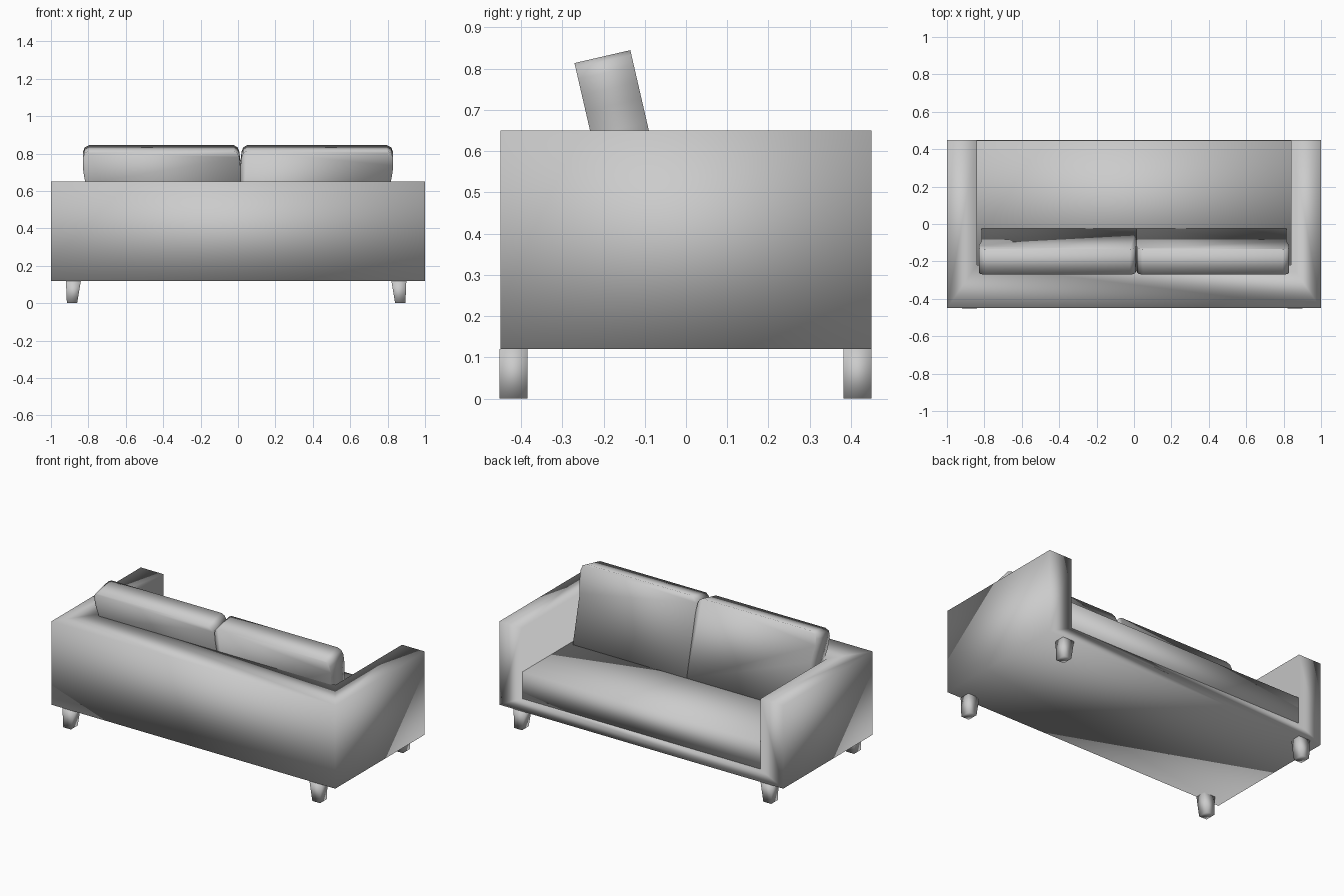
import bpy, bmesh, math
from mathutils import Vector

if "Cube" in bpy.data.objects:
    bpy.data.objects.remove(bpy.data.objects["Cube"], do_unlink=True)

# One plain upholstery colour
GREY = (0.6, 0.6, 0.6, 1)
fabric = bpy.data.materials.new("grey_fabric")
fabric.use_nodes = True
fabric.diffuse_color = GREY
fabric.node_tree.nodes["Principled BSDF"].inputs["Base Color"].default_value = GREY


def add_object(name, verts, faces):
    """Make a smooth shaded object with outward normals."""
    bm = bmesh.new()
    vs = [bm.verts.new(v) for v in verts]
    for f in faces:
        bm.faces.new([vs[i] for i in f]).smooth = True
    bmesh.ops.recalc_face_normals(bm, faces=bm.faces)
    mesh = bpy.data.meshes.new(name)
    bm.to_mesh(mesh)
    bm.free()
    mesh.materials.append(fabric)
    obj = bpy.data.objects.new(name, mesh)
    bpy.context.collection.objects.link(obj)
    return obj


def corners(x, y, z):
    """Eight box corners, numbered 4 * x + 2 * y + z."""
    return [(i, j, k) for i in x for j in y for k in z]


def prism(name, front, back):
    """Join two matching outlines into a closed solid."""
    n = len(front)
    sides = [(i, (i + 1) % n, (i + 1) % n + n, i + n) for i in range(n)]
    return add_object(name, front + back,
                      [tuple(range(n)), tuple(range(n, 2 * n))] + sides)


# Frame: a box with an open seat well between the arms and the back
BOTTOM, TOP, FRONT, WELL = 0.12, 0.65, 0.45, 0.84
outer = corners((-1, 1), (-FRONT, FRONT), (BOTTOM, TOP))
inner = corners((-WELL, WELL), (-0.22, FRONT), (0.2, TOP))
add_object("sofa_frame", outer + inner, [
    (0, 4, 6, 2), (0, 1, 5, 4), (0, 2, 3, 1), (4, 5, 7, 6),      # outside
    (8, 10, 14, 12), (8, 9, 13, 12), (8, 9, 11, 10), (12, 13, 15, 14),  # well
    (1, 5, 7, 15, 13, 9, 11, 3),                                 # top rim
    (2, 6, 7, 15, 14, 10, 11, 3)])                               # open end


# Seat cushion filling the well
def box(name, x, y, z):
    (x0, x1), (y0, y1) = x, y
    return prism(name, *[[(x0, y0, h), (x1, y0, h), (x1, y1, h), (x0, y1, h)] for h in z])


box("seat_cushion", (-WELL, WELL), (-0.22, FRONT - 0.003), (0.2, 0.37))

# Back cushions: rounded outline, leaning against the back
LEAN = math.radians(13)
ACROSS = Vector((0, -math.cos(LEAN), -math.sin(LEAN)))
UP = Vector((0, -math.sin(LEAN), math.cos(LEAN)))
LENGTH, DEPTH, SPLIT = 0.49, 0.139, 0.013


def back_cushion(name, x_out, side):
    w = abs(x_out - SPLIT)
    outline = [(0.015, -LENGTH), (0.015, -0.18), (0.004, -0.12), (0, -0.08), (0, -0.04),
               (0.01, -0.012), (0.035, 0), (w - 0.035, 0), (w - 0.015, -0.012),
               (w - 0.006, -0.035), (w, -0.09), (w, -LENGTH)]
    layers = []
    for d in (0, DEPTH):
        base = Vector((x_out, -0.135, 0.845)) + ACROSS * d
        layers.append([base + Vector((-side * u, 0, 0)) + UP * v for u, v in outline])
    return prism(name, *layers)


back_cushion("back_cushion_left", 0.83, 1)
back_cushion("back_cushion_right", -0.83, -1)

# Legs: tapered on the inner side only
for side, x_out in (("left", 0.9), ("right", -0.92)):
    s = 1 if x_out > 0 else -1
    for end, y0 in (("front", 0.382), ("back", -0.452)):
        rings = []
        for z, a, b in ((0, 0.005, 0.06), (BOTTOM, 0, 0.08)):
            xa, xb = x_out - s * a, x_out - s * b
            y1 = y0 + 0.068
            rings.append([(xa, y0, z), (xb, y0, z), (xb, y1, z), (xa, y1, z)])
        prism(f"leg_{end}_{side}", *rings)
